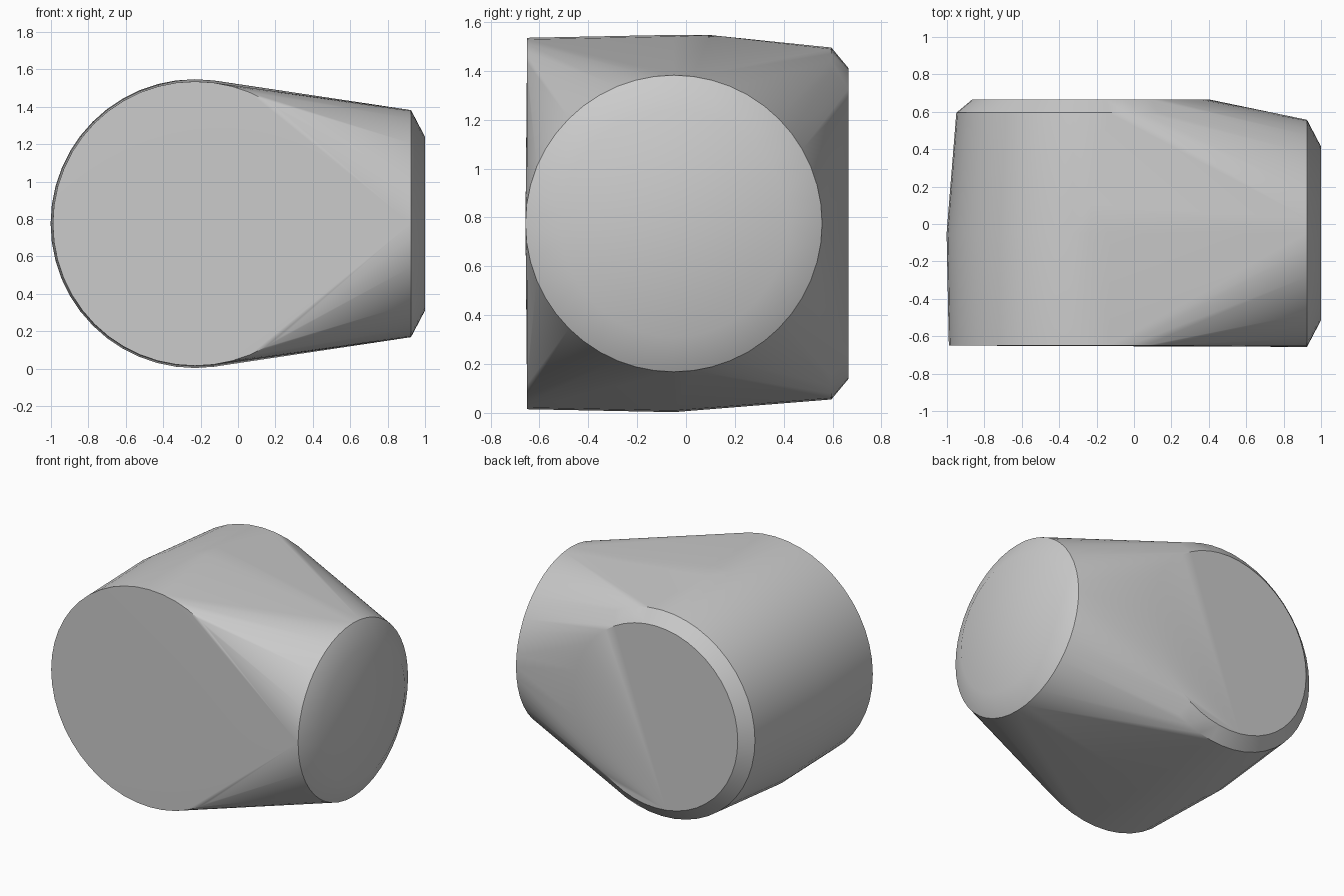
import bpy, bmesh, math

cube = bpy.data.objects.get("Cube")
if cube:
    bpy.data.objects.remove(cube, do_unlink=True)

SIDES = 48
MID_Z = 0.775

mat = bpy.data.materials.new("plain_grey")
mat.use_nodes = True
grey = (0.6, 0.6, 0.6, 1)
mat.diffuse_color = grey
mat.node_tree.nodes["Principled BSDF"].inputs["Base Color"].default_value = grey

bm = bmesh.new()


def ring(axis, pos, centre, radius):
    """Circle of points facing along x or y, in the hull's point cloud."""
    for i in range(SIDES):
        a = 2 * math.pi * i / SIDES
        u, z = centre + radius * math.cos(a), MID_Z + radius * math.sin(a)
        bm.verts.new((pos, u, z) if axis == "x" else (u, pos, z))


# Drum: front rim, slightly bulged middle, back rim and back bevel
for y, r in ((-0.65, 0.76), (-0.05, 0.772), (0.595, 0.72), (0.665, 0.636)):
    ring("y", y, -0.23, r)
bm.verts.new((-0.23, 0.1, MID_Z + 0.771))

# Side neck: rim and bevelled end
for x, r in ((0.925, 0.607), (1.0, 0.464)):
    ring("x", x, -0.05, r)

# Wrap both in one convex skin
hull = bmesh.ops.convex_hull(bm, input=bm.verts[:])
loose = {v for v in hull["geom_interior"] + hull["geom_unused"]
         if isinstance(v, bmesh.types.BMVert)}
bmesh.ops.delete(bm, geom=list(loose), context="VERTS")
bmesh.ops.recalc_face_normals(bm, faces=bm.faces[:])

mesh = bpy.data.meshes.new("body")
bm.to_mesh(mesh)
bm.free()
mesh.materials.append(mat)
body = bpy.data.objects.new("body", mesh)
bpy.context.collection.objects.link(body)

bpy.ops.object.select_all(action="DESELECT")
body.select_set(True)
bpy.context.view_layer.objects.active = body
bpy.ops.object.shade_smooth_by_angle(angle=math.radians(30))
